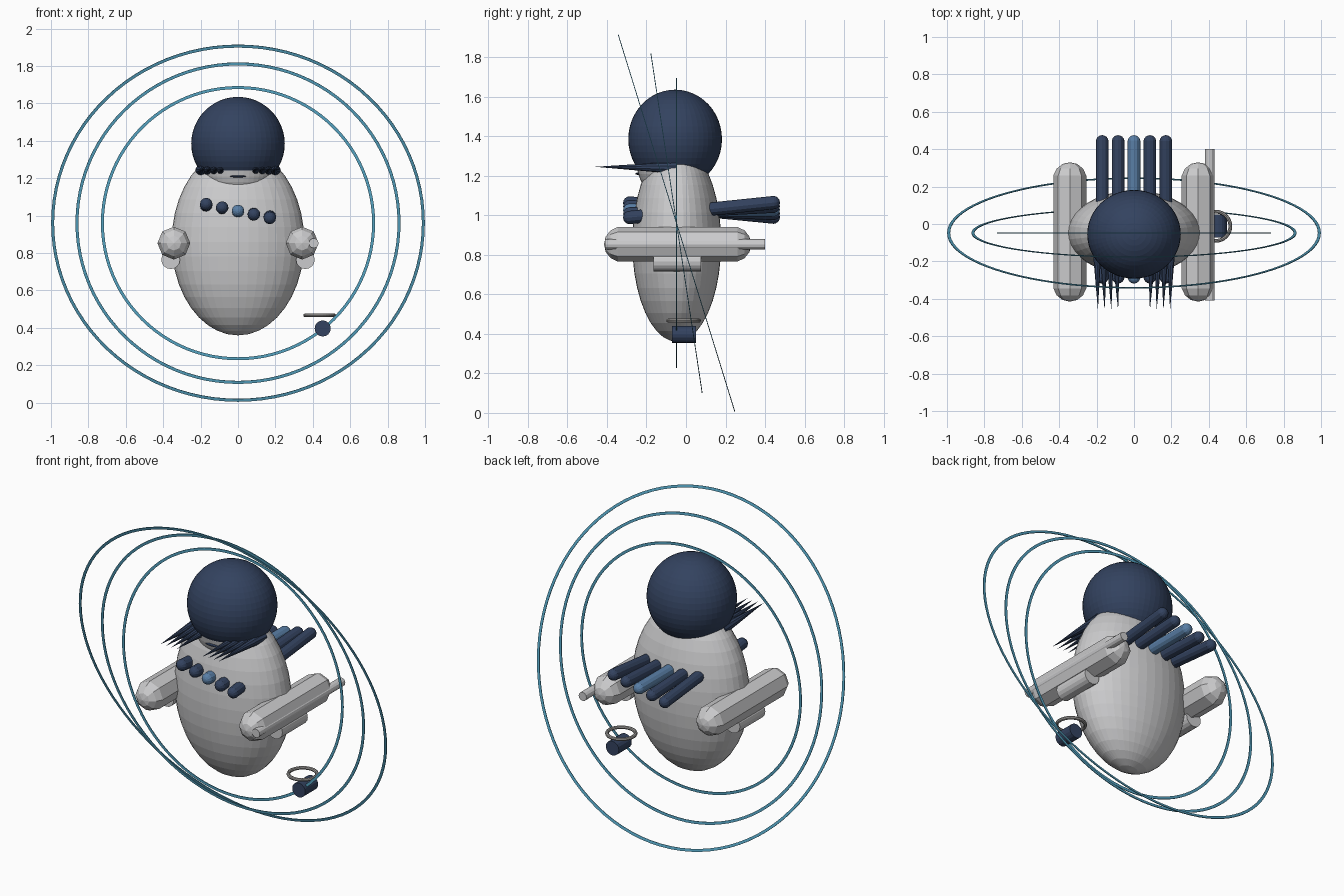
import bpy, bmesh, math
from mathutils import Vector, Matrix

if "Cube" in bpy.data.objects:
    bpy.data.objects.remove(bpy.data.objects["Cube"])


def mat(name, rgb):
    m = bpy.data.materials.new(name)
    m.diffuse_color = (*rgb, 1)
    m.use_nodes = True
    m.node_tree.nodes["Principled BSDF"].inputs["Base Color"].default_value = m.diffuse_color
    return m


LIGHT = mat("light_grey", (0.60, 0.60, 0.61))
GREY = mat("mid_grey", (0.36, 0.35, 0.34))
NAVY = mat("navy", (0.033, 0.055, 0.115))
STEEL = mat("steel_blue", (0.10, 0.21, 0.38))
CYAN = mat("ring_blue", (0.09, 0.36, 0.53))


def finish(name, bm, material, loc=(0, 0, 0)):
    bmesh.ops.recalc_face_normals(bm, faces=bm.faces)
    me = bpy.data.meshes.new(name)
    bm.to_mesh(me)
    bm.free()
    me.materials.append(material)
    ob = bpy.data.objects.new(name, me)
    ob.location = loc
    bpy.context.collection.objects.link(ob)
    return ob


def ellipsoid(name, loc, radii, material, seg=40, rings=20):
    bm = bmesh.new()
    bmesh.ops.create_uvsphere(bm, u_segments=seg, v_segments=rings, radius=1)
    bmesh.ops.scale(bm, vec=radii, verts=bm.verts)
    return finish(name, bm, material, loc)


def aim(a, b):
    """Matrix taking the z axis onto the line from a to b, centred between."""
    a, b = Vector(a), Vector(b)
    rot = (b - a).to_track_quat('Z', 'Y').to_matrix().to_4x4()
    return Matrix.Translation((a + b) / 2) @ rot, (b - a).length


def cone(name, a, b, r1, r2, material, seg=16):
    m, length = aim(a, b)
    bm = bmesh.new()
    bmesh.ops.create_cone(bm, cap_ends=True, segments=seg, radius1=r1,
                          radius2=r2, depth=length, matrix=m)
    return finish(name, bm, material)


def capsule(name, a, b, r, material, seg=8, rings=4):
    """Round-ended rod whose tips lie at a and b."""
    m, length = aim(a, b)
    bm = bmesh.new()
    bmesh.ops.create_uvsphere(bm, u_segments=seg, v_segments=rings * 2 + 1, radius=r)
    for v in bm.verts:
        v.co.z += math.copysign(length / 2 - r, v.co.z)
    bm.transform(m)
    return finish(name, bm, material)


def lathe(name, profile, material, loc, seg, tilt):
    """Closed (radius, height) profile swept round z, then tipped about x."""
    bm = bmesh.new()
    loops = []
    for i in range(seg):
        t = 2 * math.pi * i / seg
        loops.append([bm.verts.new((r * math.cos(t), r * math.sin(t), h))
                      for r, h in profile])
    n = len(profile)
    for i in range(seg):
        p, q = loops[i], loops[(i + 1) % seg]
        for j in range(n):
            k = (j + 1) % n
            bm.faces.new((p[j], q[j], q[k], p[k]))
    bm.transform(Matrix.Rotation(tilt, 4, 'X'))
    return finish(name, bm, material, loc)


# Body, head and cap of hair
ellipsoid("body", (0, -0.047, 0.86), (0.355, 0.225, 0.50), LIGHT)
ellipsoid("face", (0, -0.08, 1.27), (0.20, 0.17, 0.20 * 0.53 + 0.09), LIGHT)
ellipsoid("hair", (0, -0.055, 1.385), (0.25, 0.237, 0.25), NAVY, 48, 24)
ellipsoid("mouth", (0, -0.244, 1.21), (0.045, 0.012, 0.006), NAVY, 12, 6)

# Pointed locks on both sides of the face
for side in (-1, 1):
    for i in range(4):
        x = side * (0.085 + 0.036 * i)
        cone("side_lock", (side * (0.1 + 0.033 * i), -0.05, 1.24),
             (x, -0.46, 1.245), 0.031, 0.0, NAVY, 10)

# Twisted row of round rods passing through the chest
for i in range(-2, 3):
    capsule("chest_rod", (0.085 * i, -0.318, 1.025 - 0.02 * i),
            (0.085 * i, 0.475, 1.027 + 0.02 * i), 0.034,
            STEEL if i == 0 else NAVY, 12, 4)

# Arms with a short tube beneath each
for side in (-1, 1):
    capsule("arm", (side * 0.343, -0.415, 0.853), (side * 0.343, 0.33, 0.853),
            0.09, LIGHT, 8, 3)
    cone("under_arm_tube", (side * 0.36, -0.165, 0.765),
         (side * 0.36, 0.075, 0.765), 0.05, 0.05, LIGHT)

# Thin staff along one arm
cone("staff", (0.405, -0.41, 0.853), (0.405, 0.40, 0.853), 0.026, 0.026, LIGHT, 12)

# Hanging canister and the loop over it
cone("canister", (0.453, -0.072, 0.397), (0.453, 0.05, 0.397), 0.043, 0.043, NAVY, 16)
circle = [(0.078 + 0.01 * math.cos(k * math.pi / 4), 0.01 * math.sin(k * math.pi / 4))
          for k in range(8)]
lathe("canister_loop", circle, GREY, (0.437, -0.012, 0.467), 32, 0)

# Three thin flat hoops around the figure, each leaning more
for radius, lean in ((0.725, 0.0), (0.861, 0.15), (0.991, 0.30)):
    w, h = 0.008, 0.002
    band = [(radius - w, -h), (radius + w, -h), (radius + w, h), (radius - w, h)]
    lathe("hoop", band, CYAN, (0, -0.048, 0.96), 96, math.pi / 2 + lean)
